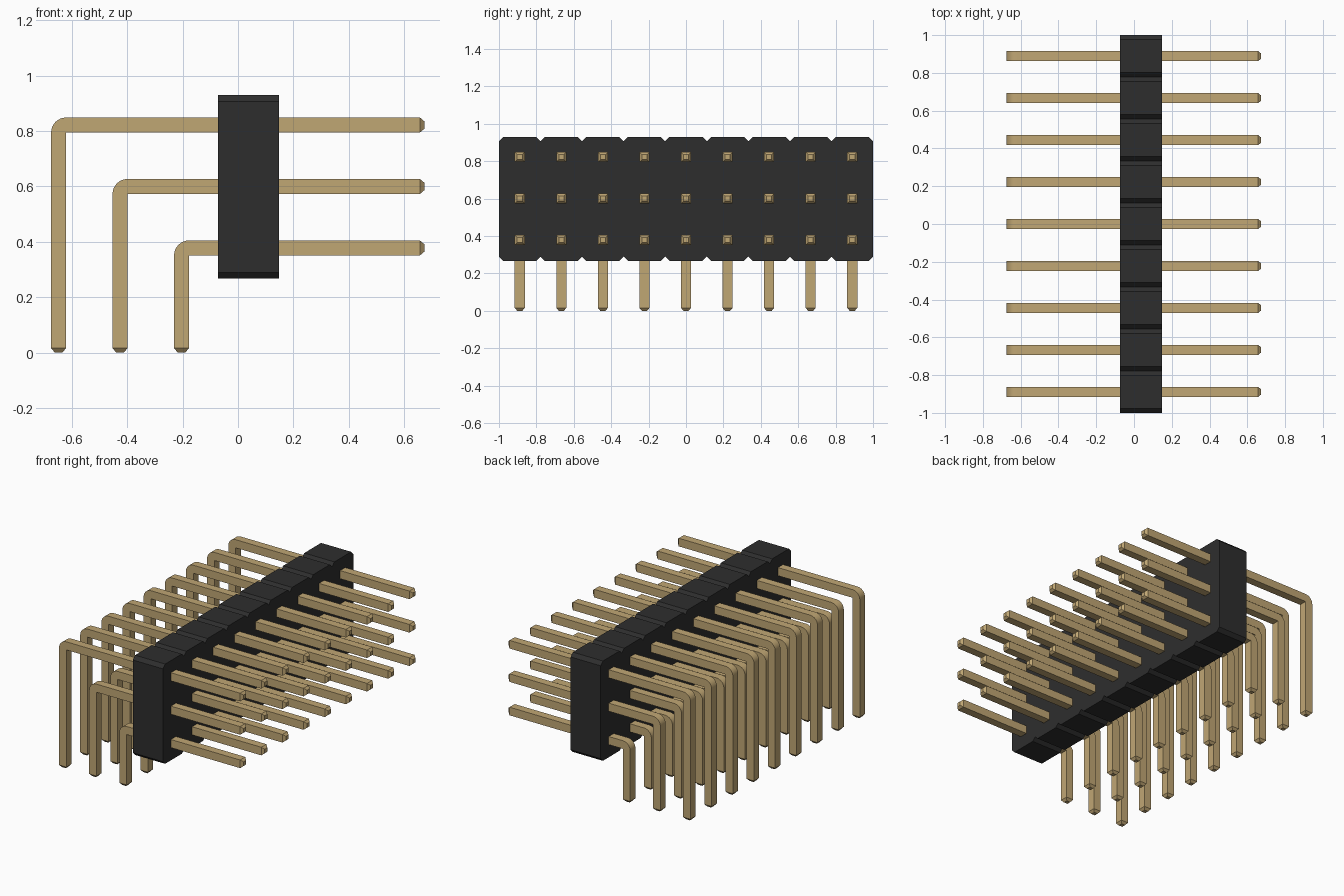
import bpy, bmesh, math

if "Cube" in bpy.data.objects:
    bpy.data.objects.remove(bpy.data.objects["Cube"])

COUNT = 9
PITCH = 2 / COUNT
X_BACK, X_FRONT = -0.073, 0.148     # housing thickness
Z_LOW, Z_HIGH = 0.267, 0.93         # housing height
CHAMFER = 0.023
PIN, TIP, TAPER = 0.054, 0.027, 0.016   # pin width, tip width, taper length
X_TIP = 0.673
BEND_STEPS = 8


def make_material(name, rgb):
    mat = bpy.data.materials.new(name)
    mat.use_nodes = True
    mat.diffuse_color = (*rgb, 1)
    mat.node_tree.nodes["Principled BSDF"].inputs["Base Color"].default_value = (*rgb, 1)
    return mat


black = make_material("black plastic", (0.027, 0.027, 0.027))
gold = make_material("gold metal", (0.53, 0.385, 0.175))


def finish_mesh(bm, name, mat):
    bmesh.ops.remove_doubles(bm, verts=bm.verts, dist=1e-5)
    bmesh.ops.recalc_face_normals(bm, faces=bm.faces)
    mesh = bpy.data.meshes.new(name)
    bm.to_mesh(mesh)
    bm.free()
    mesh.materials.append(mat)
    return mesh


def add_object(name, mesh):
    obj = bpy.data.objects.new(name, mesh)
    bpy.context.collection.objects.link(obj)
    return obj


# Housing: notched outline extruded through its thickness
def build_housing():
    bottom, top = [], []
    for i in range(COUNT):
        y0, y1 = -1 + i * PITCH, -1 + (i + 1) * PITCH
        for outline, z, inward in ((bottom, Z_LOW, 1), (top, Z_HIGH, -1)):
            outline += [(y0, z + inward * CHAMFER), (y0 + CHAMFER, z),
                        (y1 - CHAMFER, z), (y1, z + inward * CHAMFER)]
    bm = bmesh.new()
    # one block per position, joined side by side
    for i in range(COUNT):
        part = slice(4 * i, 4 * i + 4)
        outline = bottom[part] + top[part][::-1]
        rings = [[bm.verts.new((x, y, z)) for y, z in outline]
                 for x in (X_BACK, X_FRONT)]
        for ring in rings:
            bm.faces.new(ring)
        n = len(outline)
        for k in range(n):
            # leave out the walls shared by neighbouring blocks
            if (k == 3 and i < COUNT - 1) or (k == n - 1 and i > 0):
                continue
            m = (k + 1) % n
            bm.faces.new((rings[0][k], rings[0][m], rings[1][m], rings[1][k]))
    return finish_mesh(bm, "housing", black)


# Pin: square rings swept from the front tip, round the bend, down to the foot
def build_pin(name, x_leg, z_row):
    h, t = PIN / 2, TIP / 2
    xi, zi = x_leg + h, z_row - h       # inside corner of the bend
    rings = [((X_TIP, z_row + t), (X_TIP, z_row - t), t),
             ((X_TIP - TAPER, z_row + h), (X_TIP - TAPER, z_row - h), h)]
    for s in range(BEND_STEPS + 1):
        a = math.pi / 2 * (1 + s / BEND_STEPS)
        outer = (xi + PIN * math.cos(a), zi + PIN * math.sin(a))
        rings.append((outer, (xi, zi), h))
    rings += [((x_leg - h, TAPER), (x_leg + h, TAPER), h),
              ((x_leg - t, 0), (x_leg + t, 0), t)]
    bm = bmesh.new()
    loops = []
    for (xo, zo), (xn, zn), w in rings:
        loops.append([bm.verts.new(p) for p in
                      ((xo, -w, zo), (xo, w, zo), (xn, w, zn), (xn, -w, zn))])
    for a, b in zip(loops, loops[1:]):
        for k in range(4):
            m = (k + 1) % 4
            if k == 2 and a[k].co == b[k].co:
                continue
            if a[k].co == b[k].co:
                bm.faces.new((a[k], a[m], b[m]))
            elif a[m].co == b[m].co:
                bm.faces.new((a[k], a[m], b[k]))
            else:
                bm.faces.new((a[k], a[m], b[m], b[k]))
    bm.faces.new(loops[0])
    bm.faces.new(loops[-1])
    mesh = finish_mesh(bm, name, gold)
    mesh.shade_smooth()
    mesh.set_sharp_from_angle(angle=math.radians(30))
    return mesh


add_object("housing", build_housing())

# Three rows of nine pins
for row, (label, x_leg, z_row) in enumerate((("lower", -0.204, 0.378),
                                             ("middle", -0.426, 0.6),
                                             ("upper", -0.648, 0.822))):
    pin_mesh = build_pin(label + "_pin", x_leg, z_row)
    for i in range(COUNT):
        pin = add_object(f"{label}_pin_{i + 1}", pin_mesh)
        pin.location.y = -1 + (i + 0.5) * PITCH
